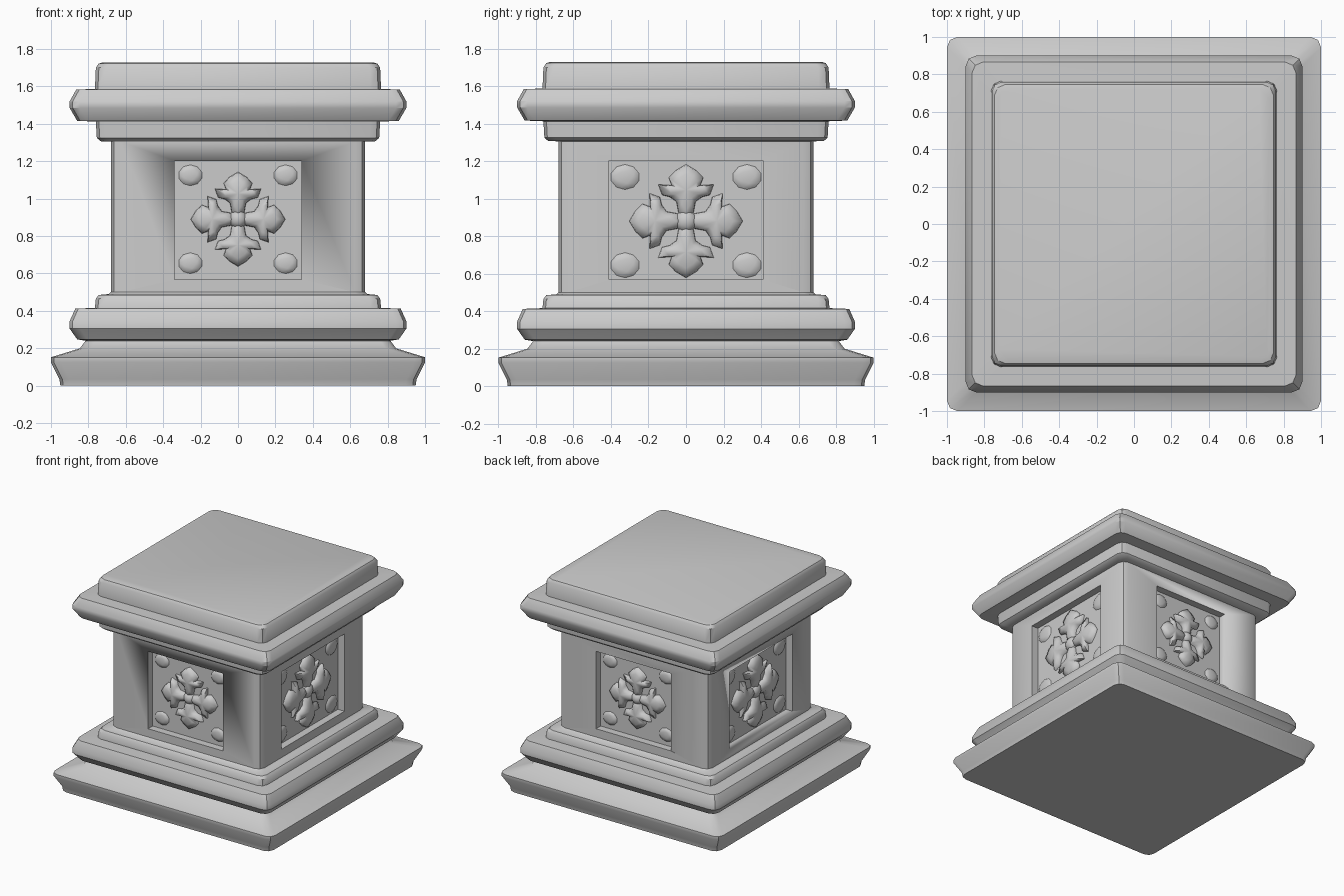
import bpy, bmesh, math
from mathutils import Matrix, Vector

if "Cube" in bpy.data.objects:
    bpy.data.objects.remove(bpy.data.objects["Cube"])

WALL, DEPTH = 0.68, 0.06


def finish(name, bm, angle=35):
    bmesh.ops.recalc_face_normals(bm, faces=bm.faces)
    me = bpy.data.meshes.new(name)
    bm.to_mesh(me)
    bm.free()
    ob = bpy.data.objects.new(name, me)
    bpy.context.collection.objects.link(ob)
    bpy.ops.object.select_all(action='DESELECT')
    bpy.context.view_layer.objects.active = ob
    ob.select_set(True)
    bpy.ops.object.shade_smooth_by_angle(angle=math.radians(angle))
    return ob


def square_ring(bm, half, z, r=0.055):
    """Square with softly cut corners."""
    ring = []
    for k in range(4):
        c = Matrix.Rotation(k * math.pi / 2, 3, 'Z') @ Vector((half - r, half - r, z))
        for a in (0, 45, 90):
            t = k * math.pi / 2 + math.radians(a)
            ring.append(bm.verts.new((c.x + r * math.cos(t), c.y + r * math.sin(t), z)))
    return ring


# Pedestal body: moulding profile as (half width, height)
profile = [(.95, 0), (.955, .035), (1.0, .125), (1.0, .152), (.845, .20), (.815, .24),
           (.86, .248), (.90, .305), (.90, .345), (.87, .412), (.765, .416), (.76, .465),
           (.745, .485), (.69, .49), (WALL, .50), (WALL, 1.305), (.735, 1.307), (.755, 1.325),
           (.76, 1.412), (.86, 1.416), (.90, 1.485), (.90, 1.52), (.865, 1.583),
           (.765, 1.587), (.76, 1.70), (.745, 1.722), (.725, 1.728)]
bm = bmesh.new()
rings = [square_ring(bm, h, z) for h, z in profile]
for a, b in zip(rings, rings[1:]):
    for i in range(len(a)):
        j = (i + 1) % len(a)
        bm.faces.new((a[i], a[j], b[j], b[i]))
bm.faces.new(rings[0])
bm.faces.new(rings[-1])
body = finish("pedestal_body", bm)

# Recessed panels on all four sides: (half width, flower scale, flower height)
panels = [(.34, .86, .89), (.41, 1.03, .88)] * 2
bm = bmesh.new()
for k, (w, _, _) in enumerate(panels):
    m = (Matrix.Rotation(k * math.pi / 2, 4, 'Z') @ Matrix.Translation((0, -WALL, .885))
         @ Matrix.Diagonal((2 * w, 2 * DEPTH, .635, 1)))
    bmesh.ops.create_cube(bm, size=1, matrix=m)
cutter = finish("panel_cutter", bm)
mod = body.modifiers.new("panels", 'BOOLEAN')
mod.object, mod.solver = cutter, 'EXACT'
bpy.context.view_layer.objects.active = body
bpy.ops.object.modifier_apply(modifier=mod.name)
bpy.data.objects.remove(cutter)

# Right half of one lobed petal pointing up
half = [(.04, .045), (.05, .10), (.085, .125), (.125, .135), (.145, .19),
        (.075, .185), (.09, .225), (.055, .262)]
outline = [(0, -.01)] + half + [(0, .295)] + [(-x, y) for x, y in reversed(half)]


def add_petal(bm, angle):
    rot = Matrix.Rotation(angle, 3, 'Z')
    levels = []
    for s, h in ((1, -.005), (.96, .018), (.62, .038)):
        levels.append([bm.verts.new(rot @ Vector((x * s, .16 + (y - .16) * s, h)))
                       for x, y in outline])
    mid = bm.verts.new(rot @ Vector((0, .16, .045)))
    n = len(outline)
    for i in range(n):
        j = (i + 1) % n
        for a, b in zip(levels, levels[1:]):
            bm.faces.new((a[i], a[j], b[j], b[i]))
        bm.faces.new((levels[-1][i], levels[-1][j], mid))


def add_bump(bm, x, y, rx, ry, h):
    bmesh.ops.create_icosphere(bm, subdivisions=2, radius=1,
                               matrix=Matrix.Translation((x, y, 0)) @ Matrix.Diagonal((rx, ry, h, 1)))


# Carved flowers with soft swellings in the panel corners
for k, (w, scale, z) in enumerate(panels):
    bm = bmesh.new()
    for q in range(4):
        add_petal(bm, q * math.pi / 2)
    add_bump(bm, 0, 0, .06, .06, .048)
    for sx in (-1, 1):
        for sy in (-1, 1):
            add_bump(bm, sx * (w - .085) / scale, sy * .235 / scale, .075, .065, .016)
    ob = finish(("front", "right", "back", "left")[k] + "_flower", bm, 60)
    ob.matrix_world = (Matrix.Rotation(k * math.pi / 2, 4, 'Z')
                       @ Matrix.Translation((0, -WALL + DEPTH, z))
                       @ Matrix.Rotation(math.pi / 2, 4, 'X')
                       @ Matrix.Diagonal((scale, scale, 1, 1)))
